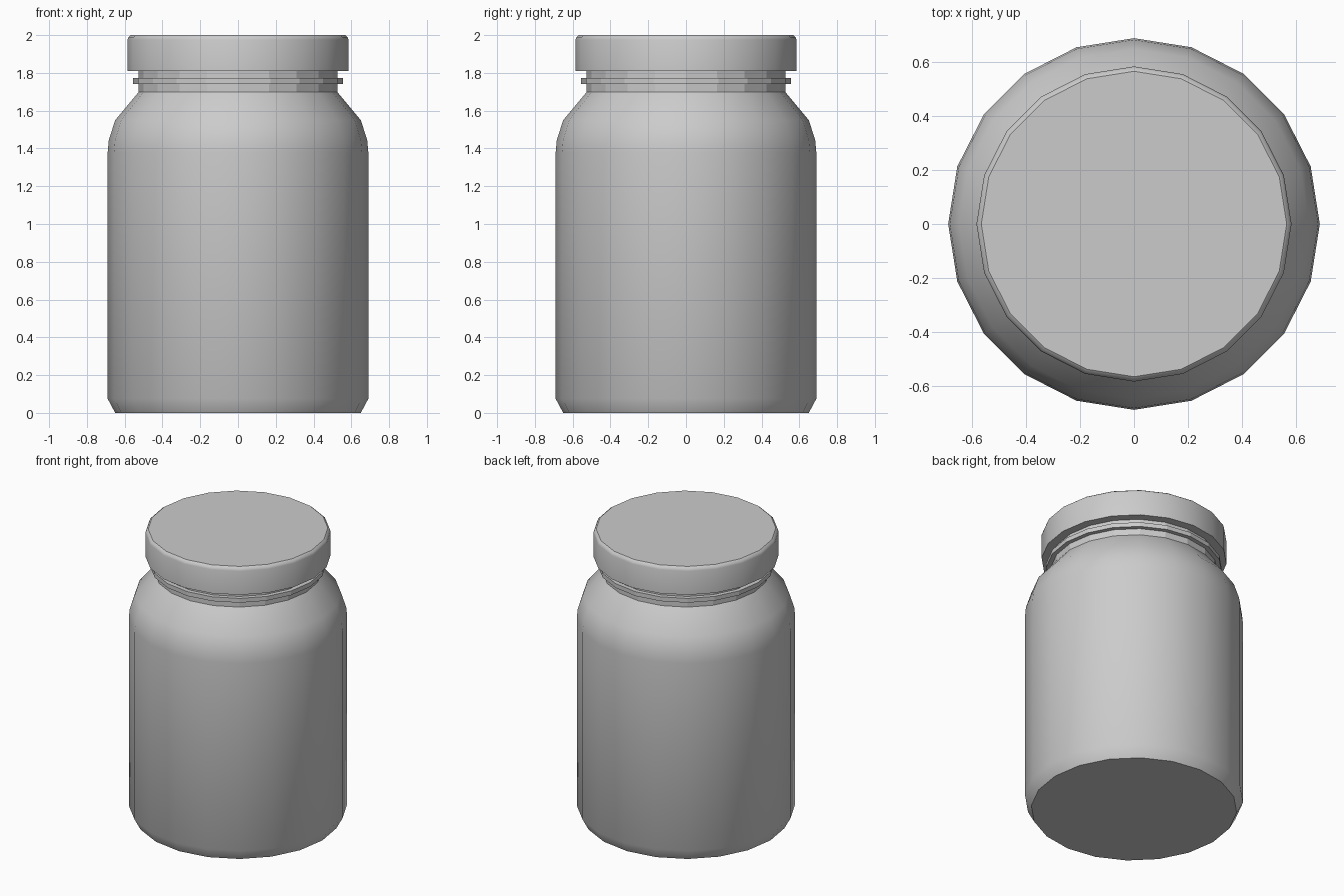
import bpy, bmesh, math

if "Cube" in bpy.data.objects:
    bpy.data.objects.remove(bpy.data.objects["Cube"])

SIDES = 20


def lathe(name, profile, smooth=True):
    """Revolve (radius, z) points around z and cap both ends."""
    bm = bmesh.new()
    rings = []
    for r, z in profile:
        rings.append([bm.verts.new((r * math.cos(2 * math.pi * i / SIDES),
                                    r * math.sin(2 * math.pi * i / SIDES), z))
                      for i in range(SIDES)])
    for a, b in zip(rings, rings[1:]):
        for i in range(SIDES):
            j = (i + 1) % SIDES
            bm.faces.new((a[i], a[j], b[j], b[i]))
    bm.faces.new(rings[0][::-1])
    bm.faces.new(rings[-1])
    bmesh.ops.recalc_face_normals(bm, faces=bm.faces)
    mesh = bpy.data.meshes.new(name)
    bm.to_mesh(mesh)
    bm.free()
    obj = bpy.data.objects.new(name, mesh)
    bpy.context.collection.objects.link(obj)
    if smooth:
        bpy.ops.object.select_all(action='DESELECT')
        obj.select_set(True)
        bpy.context.view_layer.objects.active = obj
        bpy.ops.object.shade_smooth_by_angle(angle=math.radians(35))
    return obj


# Jar body with chamfered base and rounded shoulder
lathe("jar_body", [(0.65, 0), (0.69, 0.075), (0.69, 1.38), (0.684, 1.445),
                   (0.65, 1.55), (0.525, 1.70)])

# Faceted neck, reaching up into the lid
lathe("neck", [(0.527, 1.695), (0.527, 1.83)], smooth=False)

# Raised ring around the neck
lathe("neck_ring", [(0.556, 1.742), (0.556, 1.772)], smooth=False)

# Lid with softened top edge
lathe("lid", [(0.585, 1.81), (0.585, 1.975), (0.58, 1.99), (0.567, 2.0)])
